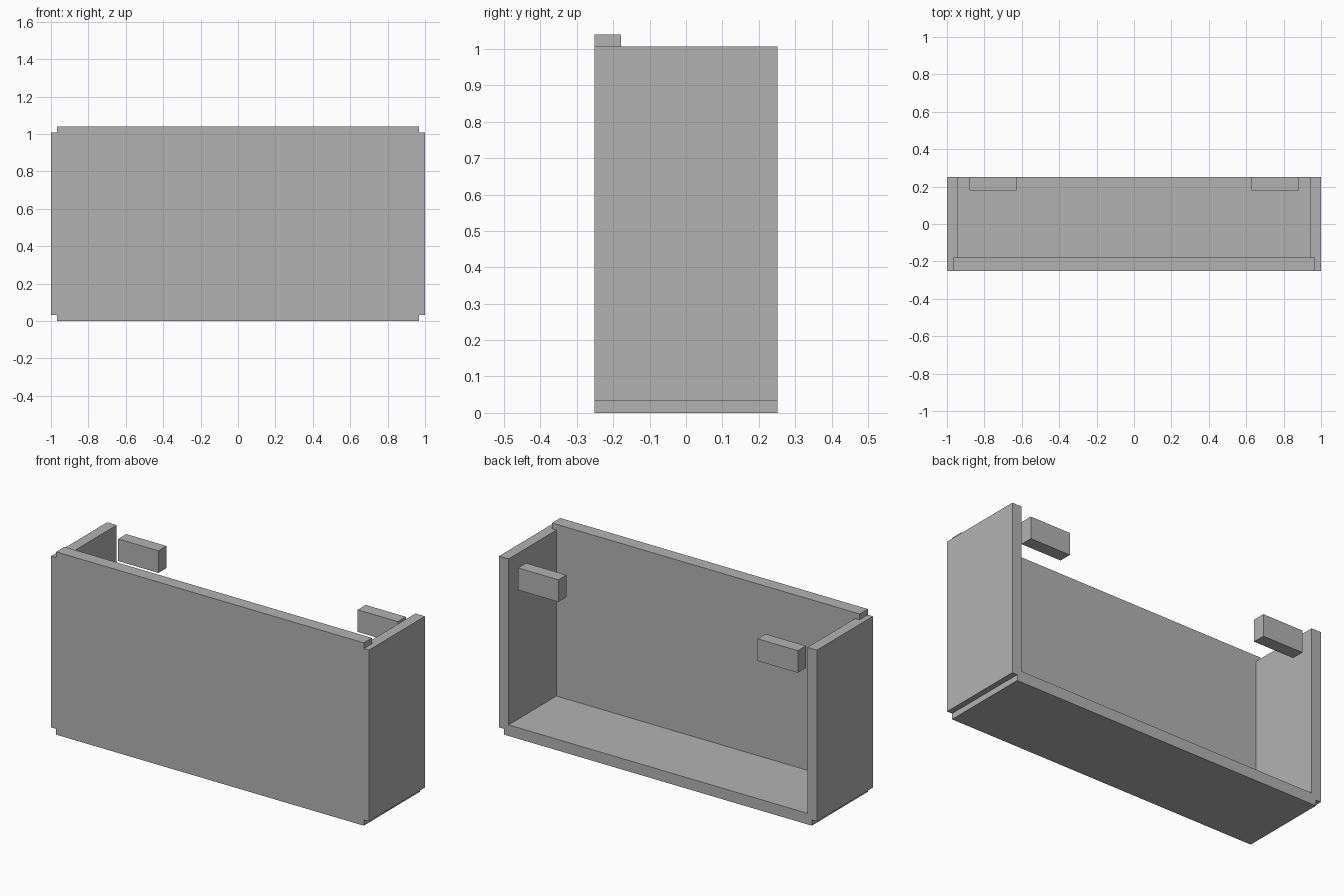
import bpy
import bmesh

cube = bpy.data.objects.get("Cube")
if cube:
    bpy.data.objects.remove(cube, do_unlink=True)

# Single plain material
GREY = (0.45, 0.45, 0.45, 1.0)
grey = bpy.data.materials.new("plain grey")
grey.use_nodes = True
grey.diffuse_color = GREY
grey.node_tree.nodes["Principled BSDF"].inputs["Base Color"].default_value = GREY

# Shared dimensions
HALF_DEPTH = 0.252
FRONT_INNER = -0.178       # rear face of the front panel
SIDE_INNER = 0.94          # inner face of the side panels
LIP = 0.968                # half width of the rabbet lips
SIDE_BOTTOM, SIDE_TOP = 0.033, 1.007
FLOOR_TOP, TOP = 0.063, 1.04


def prism(name, profile, y0, y1):
    """Extrude an (x, z) outline from y0 to y1."""
    bm = bmesh.new()
    face = bm.faces.new([bm.verts.new((x, y0, z)) for x, z in profile])
    moved = bmesh.ops.extrude_face_region(bm, geom=[face])["geom"]
    verts = [v for v in moved if isinstance(v, bmesh.types.BMVert)]
    bmesh.ops.translate(bm, verts=verts, vec=(0, y1 - y0, 0))
    bmesh.ops.recalc_face_normals(bm, faces=bm.faces)
    mesh = bpy.data.meshes.new(name)
    bm.to_mesh(mesh)
    bm.free()
    mesh.materials.append(grey)
    obj = bpy.data.objects.new(name, mesh)
    bpy.context.collection.objects.link(obj)
    return obj


def rect(x0, x1, z0, z1):
    return [(x0, z0), (x1, z0), (x1, z1), (x0, z1)]


def symmetric(half):
    """Mirror a right-hand outline, listed bottom to top, across x = 0."""
    return half + [(-x, z) for x, z in reversed(half)]


# Floor with a lower lip under each side panel
prism("floor_panel", symmetric([(LIP, 0), (LIP, SIDE_BOTTOM),
                                (SIDE_INNER, SIDE_BOTTOM), (SIDE_INNER, FLOOR_TOP)]),
      -HALF_DEPTH, HALF_DEPTH)

# Front panel with an upper lip over each side panel
prism("front_panel", symmetric([(SIDE_INNER, FLOOR_TOP), (SIDE_INNER, SIDE_TOP),
                                (LIP, SIDE_TOP), (LIP, TOP)]),
      -HALF_DEPTH, FRONT_INNER)

# Side panels and the rear mounting blocks
for side, s in (("left", 1), ("right", -1)):
    prism(side + "_side_panel", rect(s * SIDE_INNER, s, SIDE_BOTTOM, SIDE_TOP),
          -HALF_DEPTH, HALF_DEPTH)
    prism(side + "_rear_block", rect(s * 0.627, s * 0.88, 0.846, 0.972),
          0.18, HALF_DEPTH)
